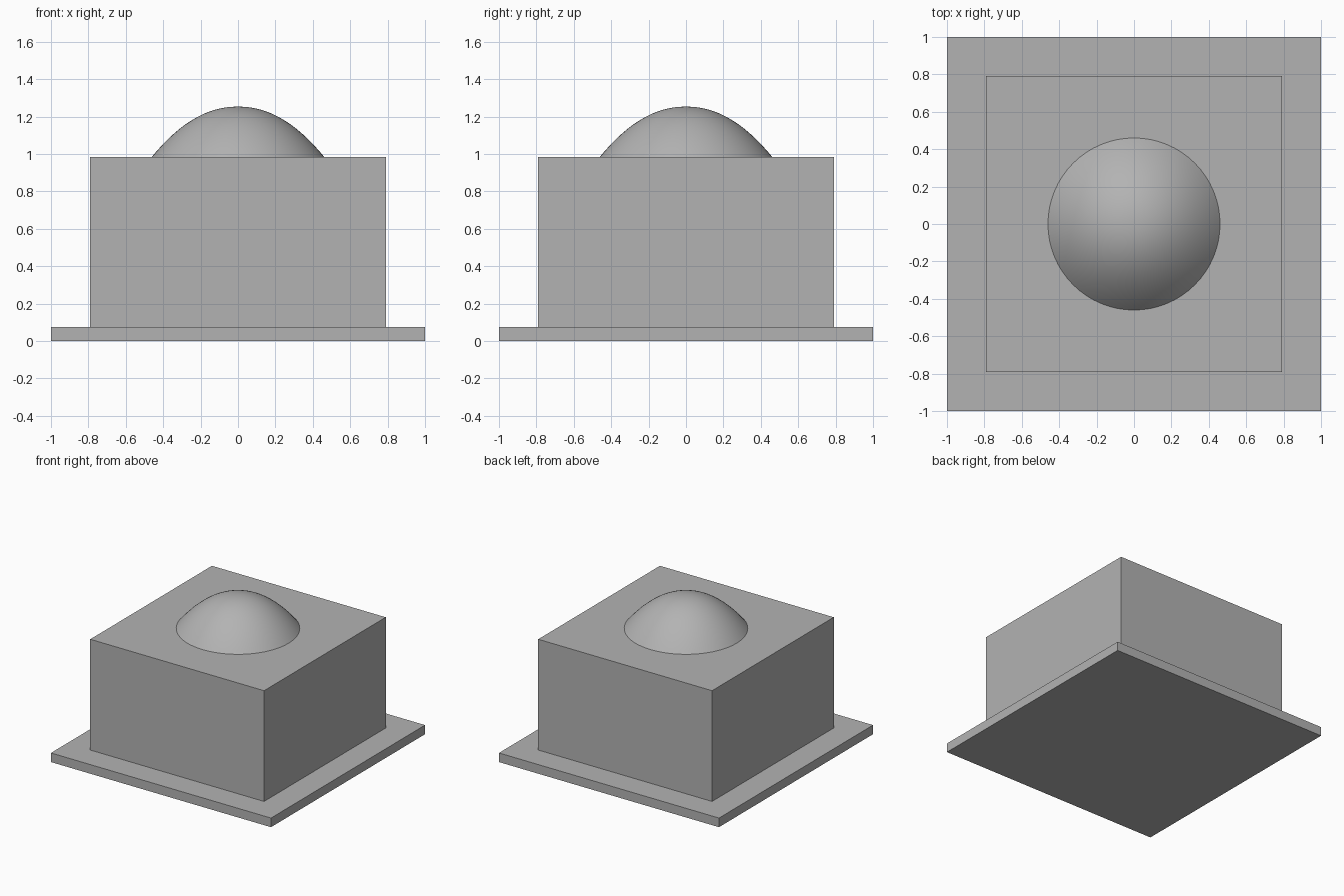
import bpy
import math

cube = bpy.data.objects.get("Cube")
if cube:
    bpy.data.objects.remove(cube, do_unlink=True)

# Single grey finish
grey = bpy.data.materials.new("plain_grey")
grey.use_nodes = True
colour = (0.45, 0.45, 0.45, 1)
grey.diffuse_color = colour
grey.node_tree.nodes["Principled BSDF"].inputs["Base Color"].default_value = colour


def box(name, width, bottom, top):
    """Square block centred on the z axis."""
    bpy.ops.mesh.primitive_cube_add(size=1, location=(0, 0, (bottom + top) / 2))
    ob = bpy.context.object
    ob.name = name
    ob.scale = (width, width, top - bottom)
    bpy.ops.object.transform_apply(location=False, rotation=False, scale=True)
    ob.data.materials.append(grey)


def dome(name, radius, bottom, height, rings=24, segments=64):
    """Shallow cap: a disc profile lifted along a rounded curve."""
    verts = [(0, 0, bottom + height)]
    faces = []
    for i in range(1, rings + 1):
        t = i / rings
        z = bottom + height * (1 - t ** 2.1)
        for j in range(segments):
            a = math.tau * j / segments
            verts.append((radius * t * math.cos(a), radius * t * math.sin(a), z))
    for j in range(segments):
        k = (j + 1) % segments
        faces.append((0, 1 + j, 1 + k))
        for i in range(rings - 1):
            a, b = 1 + i * segments, 1 + (i + 1) * segments
            faces.append((a + j, b + j, b + k, a + k))
    mesh = bpy.data.meshes.new(name)
    mesh.from_pydata(verts, [], faces)
    mesh.materials.append(grey)
    ob = bpy.data.objects.new(name, mesh)
    bpy.context.collection.objects.link(ob)
    bpy.ops.object.select_all(action="DESELECT")
    ob.select_set(True)
    bpy.context.view_layer.objects.active = ob
    bpy.ops.object.shade_smooth_by_angle()


# Base plate, main block and dome on top
box("base_plate", 2.0, 0, 0.075)
box("main_block", 1.58, 0.075, 0.985)
dome("top_dome", 0.46, 0.985, 0.268)
